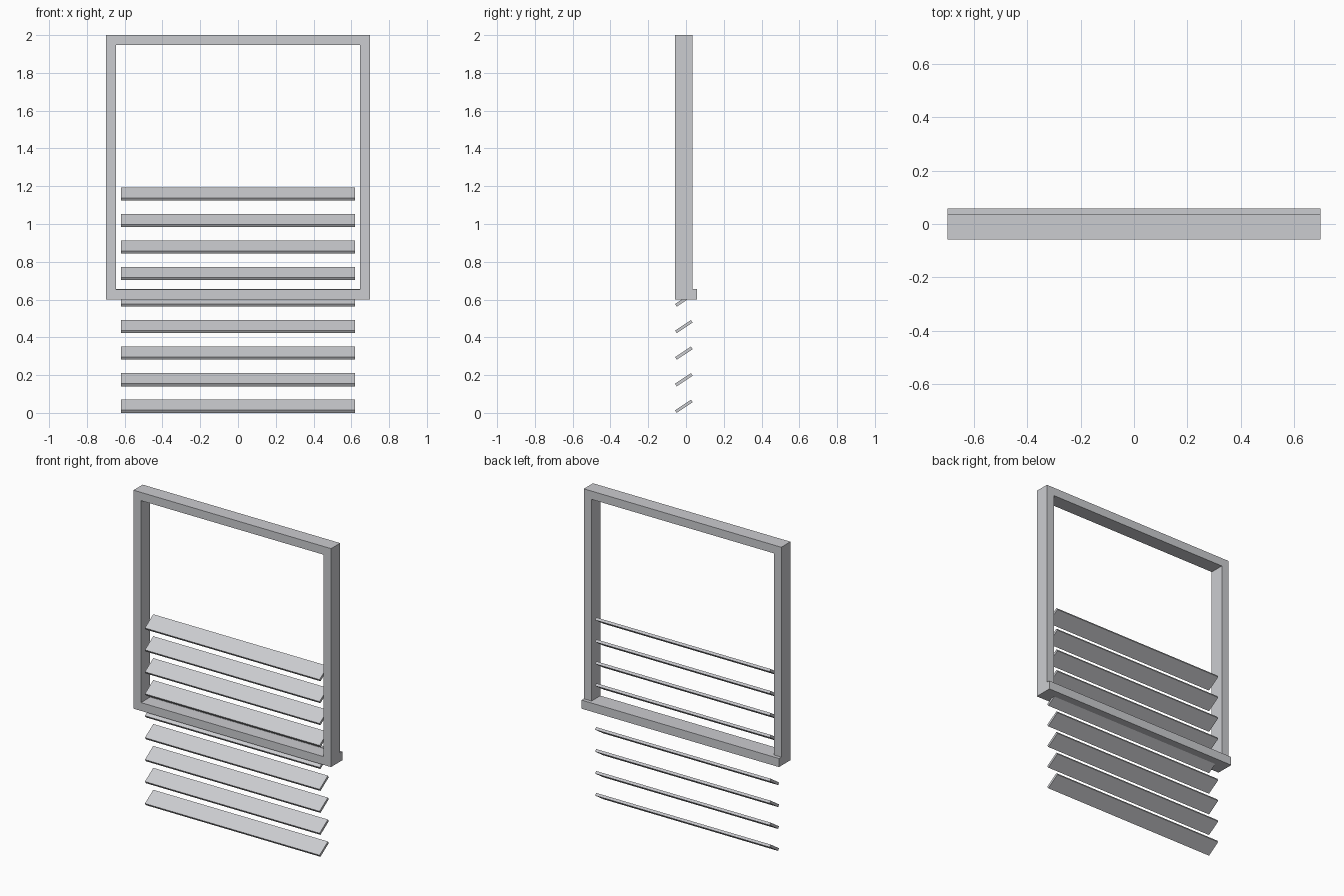
import bpy
import bmesh
from math import radians
from mathutils import Matrix

if "Cube" in bpy.data.objects:
    bpy.data.objects.remove(bpy.data.objects["Cube"], do_unlink=True)

FRONT, BACK, SILL_BACK = -0.058, 0.035, 0.058
BOTTOM, TOP, HALF_WIDTH = 0.6, 2.0, 0.7
BORDER = 0.053
SLATS, SPACING = 9, 0.1406

grey = bpy.data.materials.new("light grey")
grey.use_nodes = True
colour = (0.6, 0.605, 0.63, 1)
grey.diffuse_color = colour
grey.node_tree.nodes["Principled BSDF"].inputs["Base Color"].default_value = colour


def finish(name, bm):
    bmesh.ops.recalc_face_normals(bm, faces=bm.faces)
    mesh = bpy.data.meshes.new(name)
    bm.to_mesh(mesh)
    bm.free()
    mesh.materials.append(grey)
    obj = bpy.data.objects.new(name, mesh)
    bpy.context.collection.objects.link(obj)
    return obj


def box(name, size, centre, tilt=0):
    bm = bmesh.new()
    bmesh.ops.create_cube(bm, size=1, matrix=Matrix.Translation(centre)
                          @ Matrix.Rotation(tilt, 4, "X")
                          @ Matrix.Diagonal((*size, 1)))
    return finish(name, bm)


# Window frame: one continuous ring with a rectangular opening
bm = bmesh.new()


def loop(y, inset):
    x, low, high = HALF_WIDTH - inset, BOTTOM + inset, TOP - inset
    return [bm.verts.new(p) for p in
            ((-x, y, low), (x, y, low), (x, y, high), (-x, y, high))]


rings = [loop(FRONT, 0), loop(FRONT, BORDER), loop(BACK, BORDER), loop(BACK, 0)]
for a, b in zip(rings, rings[1:] + rings[:1]):
    for i in range(4):
        j = (i + 1) % 4
        bm.faces.new((a[i], a[j], b[j], b[i]))
finish("window_frame", bm)

# Sill lip along the back of the bottom rail
box("sill", (2 * HALF_WIDTH, SILL_BACK - BACK, BORDER + 0.002),
    (0, (SILL_BACK + BACK) / 2, BOTTOM + (BORDER + 0.002) / 2))

# Tilted louvre slats, continuing below the frame
for i in range(SLATS):
    box(f"slat_{i + 1}", (1.238, 0.101, 0.0165),
        (0, (FRONT + BACK) / 2, 0.035 + i * SPACING), radians(33.5))
